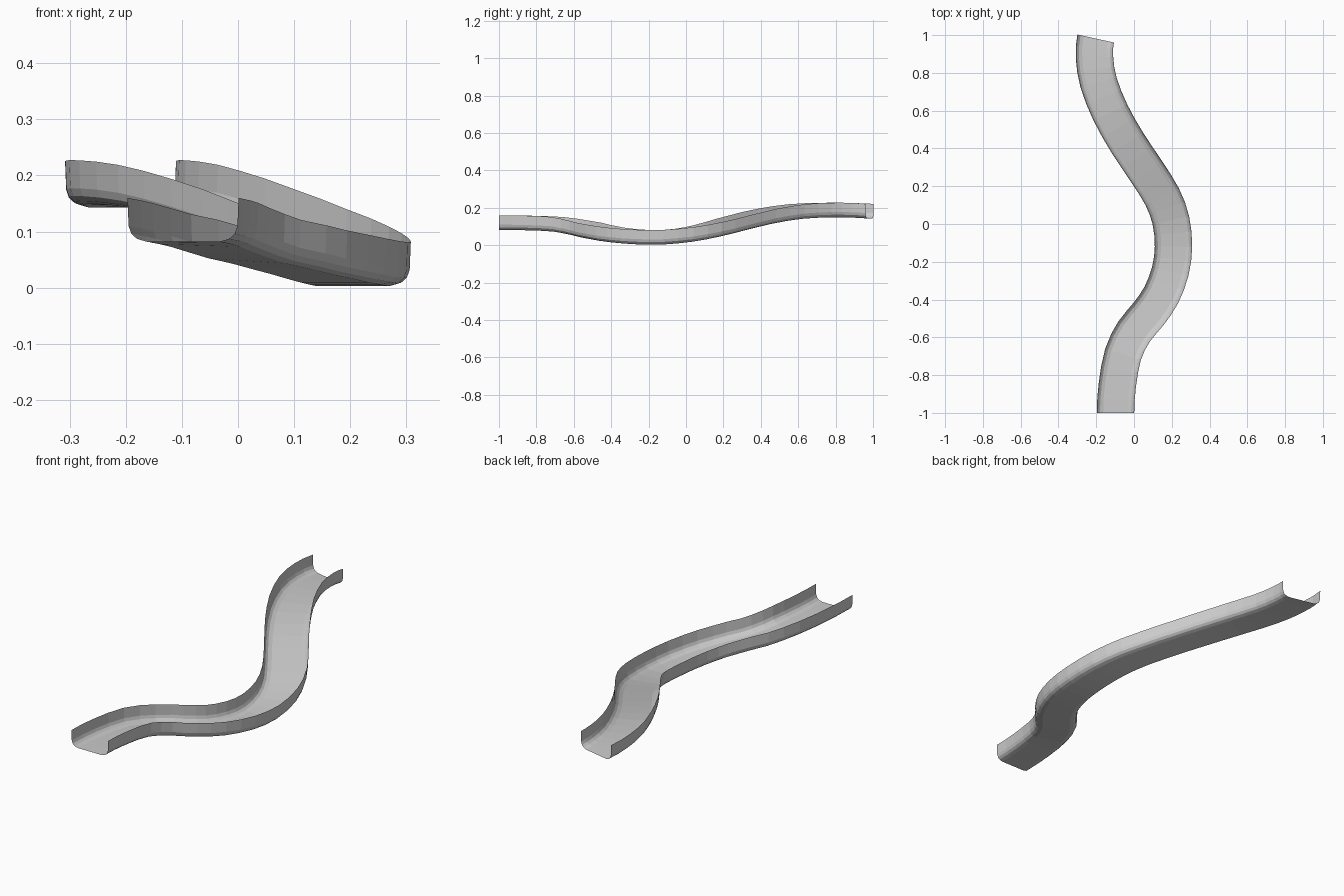
import bpy, bmesh
from mathutils import Vector

if "Cube" in bpy.data.objects:
    bpy.data.objects.remove(bpy.data.objects["Cube"])

# Centreline of the channel floor
PATH = [Vector(p) for p in [
    (-.098, -1, .082), (-.088, -.85, .08), (-.058, -.69, .073), (0, -.57, .053),
    (.078, -.475, .033), (.145, -.375, .016), (.192, -.25, .005), (.209, -.12, .004),
    (.195, .02, .019), (.149, .145, .045), (.065, .28, .08), (-.035, .43, .116),
    (-.125, .59, .141), (-.188, .75, .149), (-.209, .88, .148), (-.203, .982, .143)]]

# Half cross-section (sideways, up), mirrored to make the U
HALF = [(.065, 0), (.082, .005), (.092, .014), (.097, .028), (.099, .078)]
PROFILE = [(-x, z) for x, z in reversed(HALF)] + HALF
STEPS = 2


def spline(points, steps):
    """Catmull-Rom positions and tangents through the points."""
    p = ([3 * (points[0] - points[1]) + points[2]] + points
         + [3 * (points[-1] - points[-2]) + points[-3]])
    out = []
    for i in range(1, len(p) - 2):
        a, b, c, d = p[i - 1:i + 3]
        k1, k2, k3 = (c - a) / 2, a - 2.5 * b + 2 * c - .5 * d, (d - a) / 2 + 1.5 * (b - c)
        last = i == len(p) - 3
        for s in range(steps + last):
            t = s / steps
            out.append((b + k1 * t + k2 * t * t + k3 * t ** 3,
                        k1 + 2 * k2 * t + 3 * k3 * t * t))
    return out


# Sweep the U profile, keeping the walls upright
bm = bmesh.new()
rings = []
for pos, tan in spline(PATH, STEPS):
    side = Vector((tan.y, -tan.x, 0)).normalized()
    rings.append([bm.verts.new(pos + side * x + Vector((0, 0, z))) for x, z in PROFILE])
for r0, r1 in zip(rings, rings[1:]):
    for j in range(len(PROFILE) - 1):
        bm.faces.new((r0[j], r0[j + 1], r1[j + 1], r1[j]))
mesh = bpy.data.meshes.new("slide_channel")
bm.to_mesh(mesh)
bm.free()
channel = bpy.data.objects.new("slide_channel", mesh)
bpy.context.collection.objects.link(channel)
